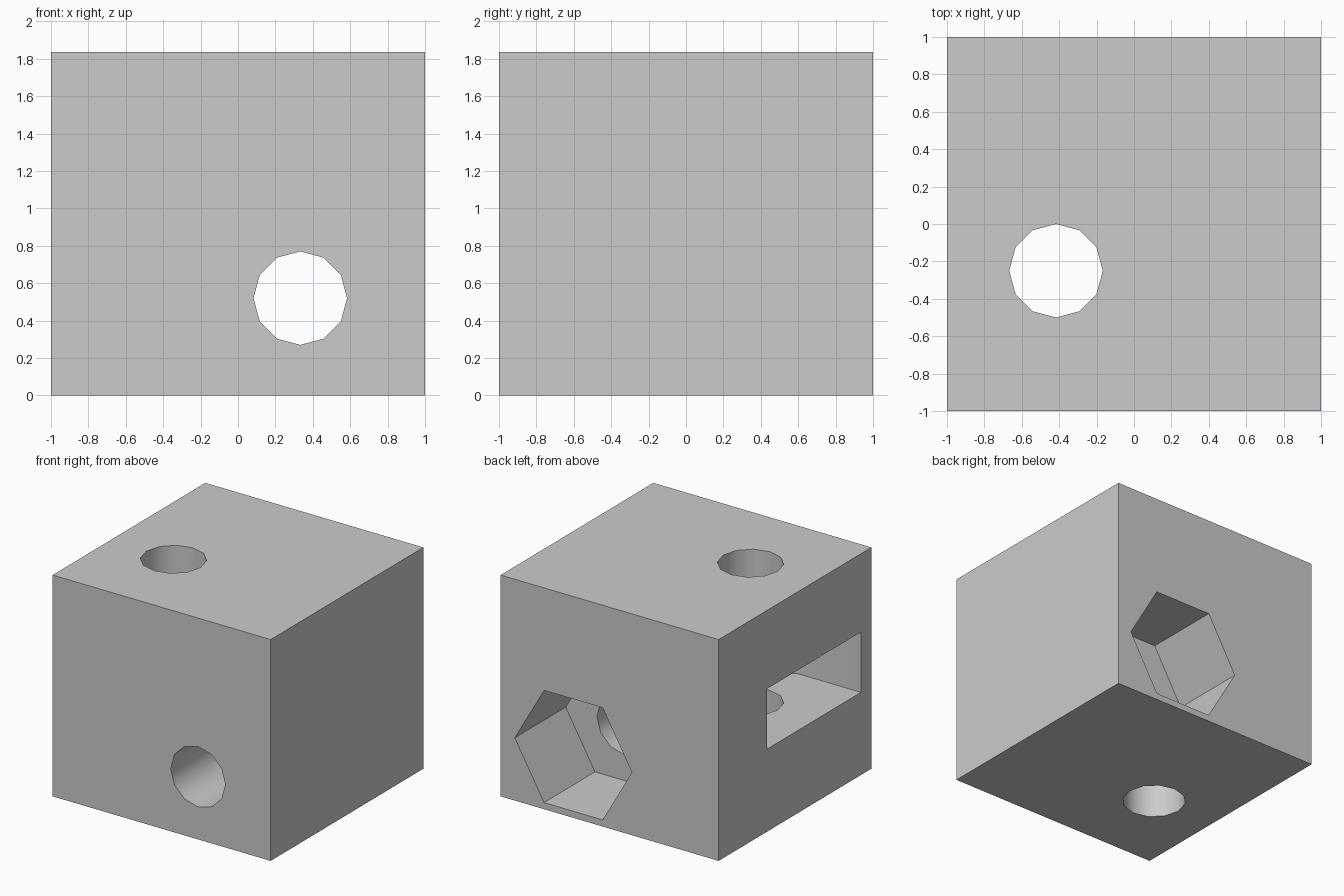
import bpy
import math
from mathutils import Matrix

cube = bpy.data.objects.get("Cube")
if cube:
    bpy.data.objects.remove(cube, do_unlink=True)

HEIGHT = 1.835
BOLT_RADIUS = 0.25
FRONT_BOLT = (0.333, 0.52)    # x, z of the horizontal bolt hole
TOP_BOLT = (-0.417, -0.25)    # x, y of the vertical bolt hole

grey = bpy.data.materials.new("plain grey")
grey.use_nodes = True
grey.diffuse_color = (0.6, 0.6, 0.6, 1)
grey.node_tree.nodes["Principled BSDF"].inputs["Base Color"].default_value = (0.6, 0.6, 0.6, 1)


def prism(name, outline, depth, matrix):
    """Extrude an outline by depth along local z, then place it."""
    n = len(outline)
    verts = [(u, v, w) for w in (0, depth) for u, v in outline]
    faces = [tuple(reversed(range(n))), tuple(range(n, 2 * n))]
    faces += [(i, (i + 1) % n, n + (i + 1) % n, n + i) for i in range(n)]
    mesh = bpy.data.meshes.new(name)
    mesh.from_pydata(verts, [], faces)
    mesh.transform(matrix)
    mesh.materials.append(grey)
    obj = bpy.data.objects.new(name, mesh)
    bpy.context.collection.objects.link(obj)
    return obj


def polygon(sides, radius, start=0.0):
    step = 2 * math.pi / sides
    return [(radius * math.cos(start + i * step), radius * math.sin(start + i * step))
            for i in range(sides)]


def along_y(x, y, z):
    """Placement whose local z runs towards the front."""
    return Matrix.Translation((x, y, z)) @ Matrix.Rotation(math.pi / 2, 4, "X")


# Main body
block = prism("block", [(-1, -1), (1, -1), (1, 1), (-1, 1)], HEIGHT, Matrix())

# Bolt holes right through the block, and the nut pocket in the back
fx, fz = FRONT_BOLT
tx, ty = TOP_BOLT
front_hole = prism("front_bolt_hole", polygon(12, BOLT_RADIUS), 3, along_y(fx, 1.5, fz))
top_hole = prism("top_bolt_hole", polygon(12, BOLT_RADIUS), 3,
                 Matrix.Translation((tx, ty, -0.5)))
pocket = prism("nut_pocket", polygon(6, 0.537), 1.0, along_y(fx, 1.333, fz))

# Side slot: half a hexagon at the inner end, open through the side wall
inner_end = polygon(6, 0.614, -math.pi / 2)[:4]
slot_outline = inner_end + [(-1, 0.614), (-1, -0.614)]
slot = prism("nut_slot", slot_outline, 0.5, Matrix.Translation((tx, ty, 0.685)))

for cutter in (front_hole, pocket, top_hole, slot):
    cutter.hide_render = True
    cutter.hide_set(True)
    cut = block.modifiers.new(cutter.name, "BOOLEAN")
    cut.operation = "DIFFERENCE"
    cut.solver = "EXACT"
    cut.object = cutter

# Apply the cuts, then drop the cutters
bpy.context.view_layer.objects.active = block
block.select_set(True)
for name in [m.name for m in block.modifiers]:
    bpy.ops.object.modifier_apply(modifier=name)
for cutter in (front_hole, pocket, top_hole, slot):
    bpy.data.objects.remove(cutter, do_unlink=True)

# Soft bolt holes, crisp edges elsewhere
bpy.ops.object.shade_smooth_by_angle(angle=math.radians(35))
